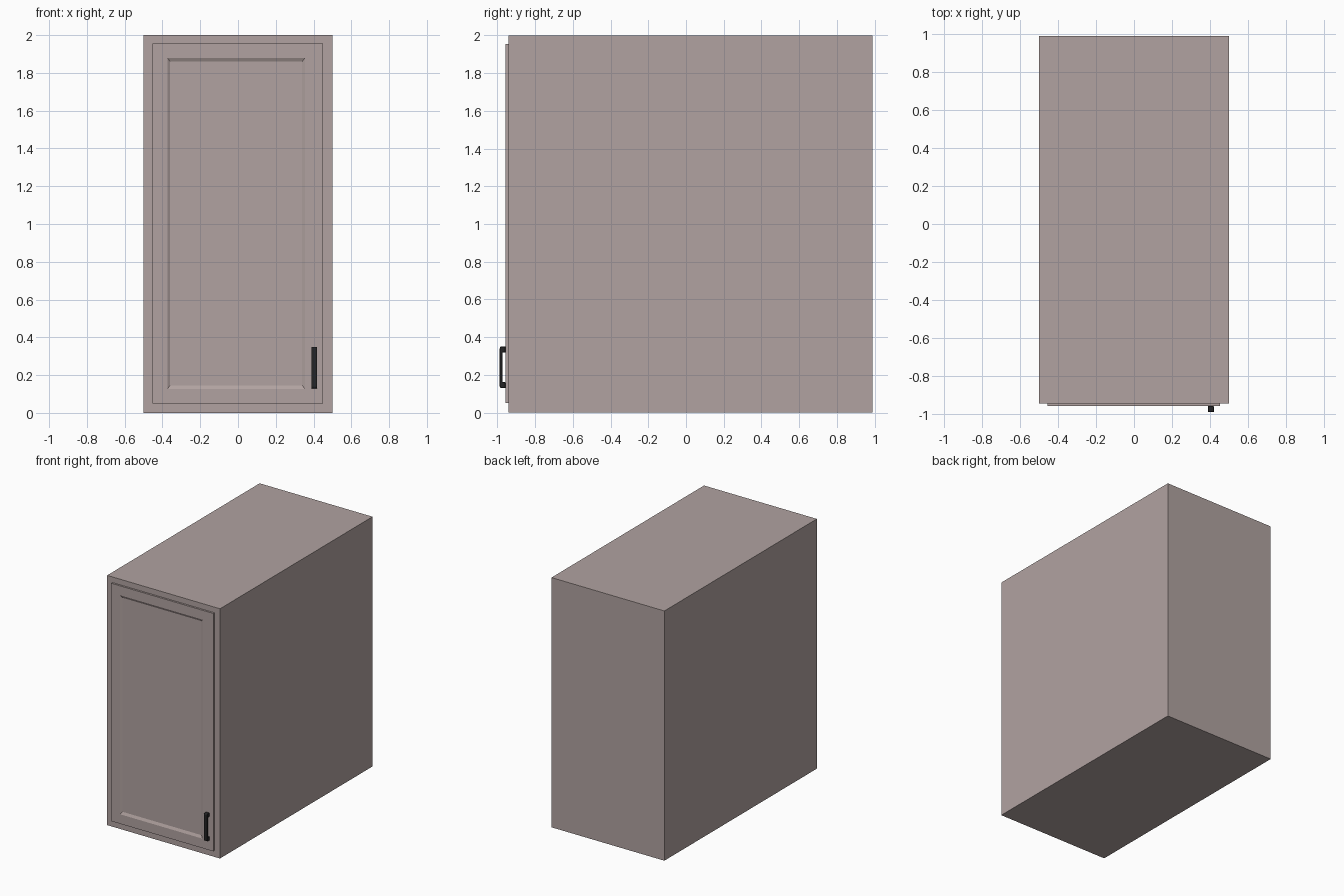
import bpy, bmesh

if "Cube" in bpy.data.objects:
    bpy.data.objects.remove(bpy.data.objects["Cube"])


def material(name, colour):
    m = bpy.data.materials.new(name)
    m.diffuse_color = (*colour, 1)
    m.use_nodes = True
    m.node_tree.nodes["Principled BSDF"].inputs["Base Color"].default_value = m.diffuse_color
    return m


taupe = material("taupe_paint", (0.44, 0.365, 0.355))
black = material("black_metal", (0.018, 0.018, 0.019))


def finish(name, bm, mat):
    bmesh.ops.recalc_face_normals(bm, faces=bm.faces)
    mesh = bpy.data.meshes.new(name)
    bm.to_mesh(mesh)
    bm.free()
    mesh.materials.append(mat)
    ob = bpy.data.objects.new(name, mesh)
    bpy.context.collection.objects.link(ob)
    return ob


def ring(bm, x0, x1, z0, z1, y):
    return [bm.verts.new((x, y, z)) for x, z in ((x0, z0), (x1, z0), (x1, z1), (x0, z1))]


def loft(name, rings, mat):
    """Join successive rectangles facing the front and cap both ends."""
    bm = bmesh.new()
    loops = [ring(bm, *r) for r in rings]
    for a, b in zip(loops, loops[1:]):
        for i in range(4):
            j = (i + 1) % 4
            bm.faces.new((a[i], a[j], b[j], b[i]))
    bm.faces.new(loops[0])
    bm.faces.new(loops[-1])
    return finish(name, bm, mat)


# Cabinet body
BACK, FRONT, DOOR = 0.988, -0.942, -0.957
loft("cabinet_body", [(-0.5, 0.5, 0, 2, BACK), (-0.5, 0.5, 0, 2, FRONT)], taupe)

# Door slab with a recessed, sloped-edge panel
loft("door", [
    (-0.453, 0.451, 0.05, 1.955, FRONT),
    (-0.453, 0.451, 0.05, 1.955, DOOR),
    (-0.374, 0.355, 0.126, 1.88, DOOR),
    (-0.359, 0.34, 0.146, 1.86, DOOR + 0.01),
], taupe)

# Bracket-shaped pull: half of the side profile, mirrored about its mid height
MID = 0.24
half = [(DOOR, 0.11), (-0.983, 0.11), (-0.988, 0.102)]
inner = [(-0.974, 0.079), (DOOR, 0.079)]
profile = ([(y, MID + h) for y, h in half] + [(y, MID - h) for y, h in reversed(half)]
           + [(y, MID - h) for y, h in reversed(inner)] + [(y, MID + h) for y, h in inner])
bm = bmesh.new()
face = bm.faces.new([bm.verts.new((0.388, y, z)) for y, z in profile])
out = bmesh.ops.extrude_face_region(bm, geom=[face])
moved = [v for v in out["geom"] if isinstance(v, bmesh.types.BMVert)]
bmesh.ops.translate(bm, verts=moved, vec=(0.031, 0, 0))
handle = finish("door_handle", bm, black)
bevel = handle.modifiers.new("soft_edges", "BEVEL")
bevel.width = 0.002
bevel.segments = 1
